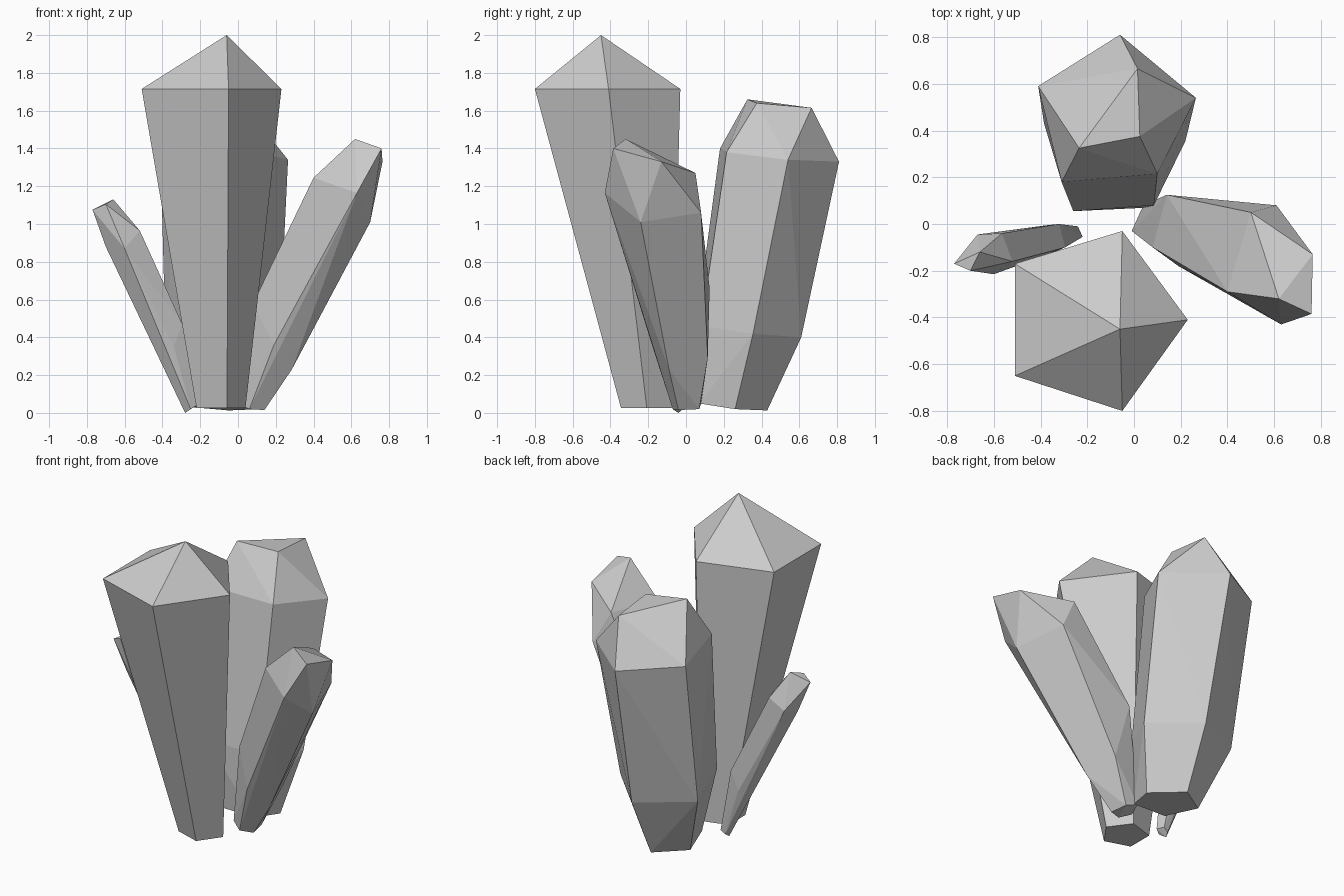
import bpy, bmesh, math


def crystal(name, *rings):
    """Flat-faced convex crystal skinned around its rings of corner points."""
    bm = bmesh.new()
    for ring in rings:
        for p in ring:
            bm.verts.new(p)
    res = bmesh.ops.convex_hull(bm, input=bm.verts[:])
    loose = [v for v in bm.verts if not v.link_faces]
    bmesh.ops.delete(bm, geom=loose, context='VERTS')
    # merge nearly coplanar triangles into clean facets
    bmesh.ops.dissolve_limit(bm, angle_limit=math.radians(4),
                             verts=bm.verts[:], edges=bm.edges[:])
    bmesh.ops.recalc_face_normals(bm, faces=bm.faces[:])
    me = bpy.data.meshes.new(name)
    bm.to_mesh(me)
    bm.free()
    ob = bpy.data.objects.new(name, me)
    bpy.context.collection.objects.link(ob)
    return ob


# Tall front crystal: pentagon shoulder, tapered foot, single point
shoulder = [(-.51, -.17), (-.51, -.65), (-.05, -.80), (.23, -.41), (-.05, -.03)]
crystal("front_crystal",
        [(x * .35 - .041, y * .35 - .064, .025) for x, y in shoulder],
        [(x, y, 1.715) for x, y in shoulder],
        [(-.06, -.45, 2.0)])

# Thick back crystal: foot, lower ring, upper ring, triangular tip
crystal("back_crystal",
        [(.12, .26, .02), (-.05, .43, .013), (-.24, .30, .03),
         (-.17, .08, .05), (.06, .07, .05)],
        [(.22, .355, .42), (-.04, .61, .40), (-.385, .43, .43),
         (-.26, .055, .47), (.085, .08, .46)],
        [(.265, .54, 1.34), (-.06, .81, 1.33), (-.41, .59, 1.37),
         (-.31, .18, 1.40), (.10, .215, 1.38)],
        [(.015, .665, 1.615), (.025, .375, 1.64), (-.235, .325, 1.66)])

# Right leaning crystal
crystal("right_crystal",
        [(-.01, -.03, .05), (.06, -.07, .02), (.14, -.04, .015),
         (.12, .07, .02), (.04, .08, .05)],
        [(.08, -.10, .58), (.19, -.18, .36), (.285, -.09, .23),
         (.24, .115, .29), (.14, .125, .66)],
        [(.40, -.29, 1.245), (.63, -.43, 1.165), (.70, -.24, 1.01),
         (.61, .08, 1.06), (.50, .05, 1.27)],
        [(.62, -.32, 1.45), (.76, -.385, 1.40), (.765, -.13, 1.33)])

# Thin left leaning crystal
crystal("left_crystal",
        [(-.22, -.055, .04), (-.25, -.07, .02), (-.28, -.04, 0),
         (-.27, -.015, .02), (-.24, -.01, .04)],
        [(-.295, -.10, .47), (-.34, -.12, .35), (-.405, -.06, .27),
         (-.37, -.005, .33), (-.32, 0, .45)],
        [(-.52, -.16, .965), (-.60, -.215, .87), (-.70, -.14, .88),
         (-.67, -.045, .91), (-.565, -.04, .97)],
        [(-.77, -.17, 1.075), (-.70, -.20, 1.105), (-.66, -.12, 1.13)])
